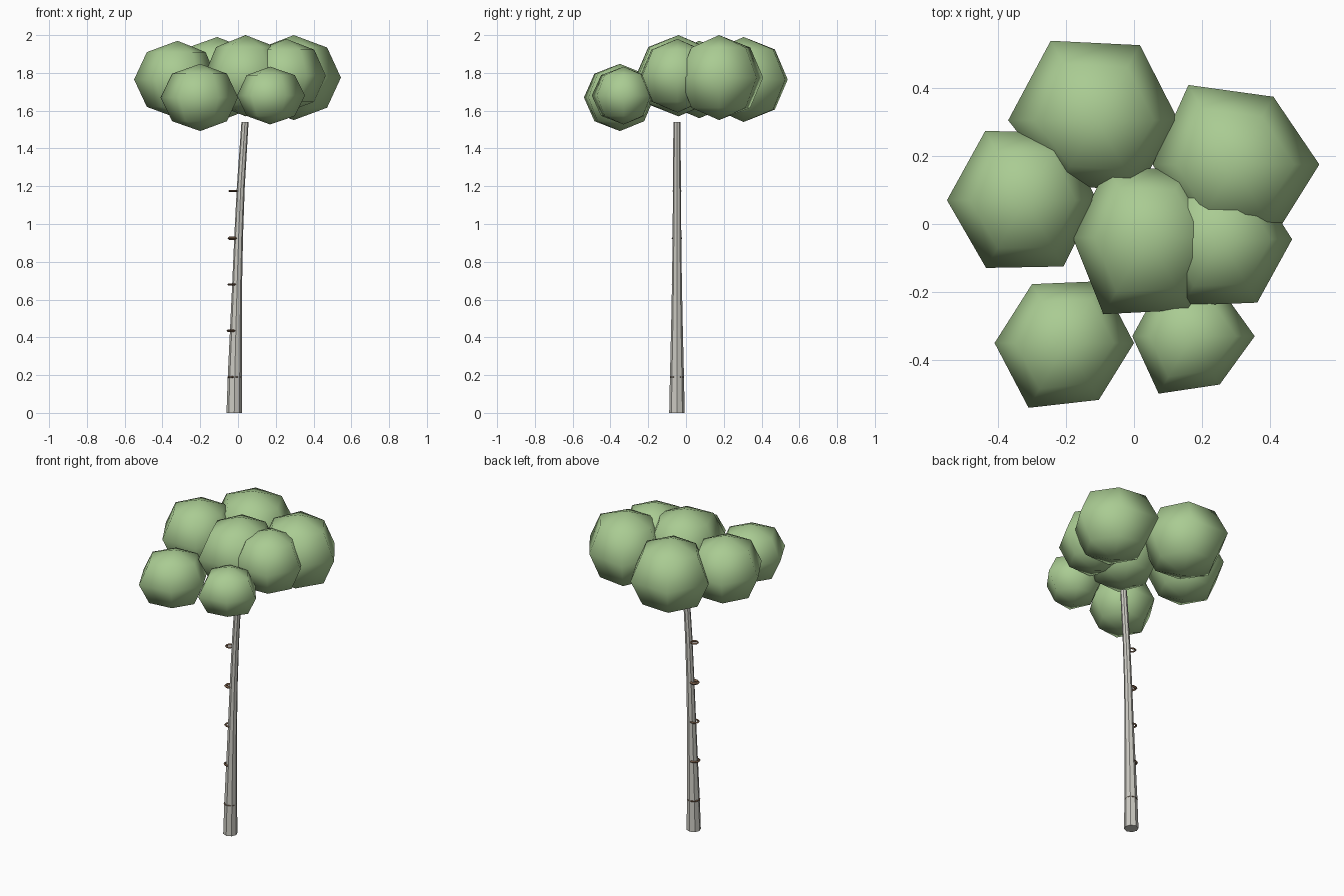
import bpy
import bmesh
from math import sin, cos, pi, radians

default = bpy.data.objects.get("Cube")
if default:
    bpy.data.objects.remove(default, do_unlink=True)


def material(name, rgb):
    m = bpy.data.materials.new(name)
    m.use_nodes = True
    m.diffuse_color = (*rgb, 1)
    bsdf = m.node_tree.nodes["Principled BSDF"]
    bsdf.inputs["Base Color"].default_value = (*rgb, 1)
    bsdf.inputs["Roughness"].default_value = 0.9
    return m


leaf_green = material("leaf green", (0.40, 0.60, 0.29))
bark_grey = material("pale bark grey", (0.60, 0.59, 0.54))
ring_brown = material("ring brown", (0.17, 0.10, 0.06))


def ring(center, radii, scale=1.0):
    """Horizontal loop of points, one for each radius."""
    x, y, z = center
    n = len(radii)
    return [(x + r * scale * cos(2 * pi * i / n),
             y + r * scale * sin(2 * pi * i / n), z)
            for i, r in enumerate(radii)]


def loft(name, loops, mat, tips=None, smooth=False):
    """Skin loops from bottom to top, closed by flat caps or by tip points."""
    bm = bmesh.new()
    rows = [[bm.verts.new(p) for p in loop] for loop in loops]
    n = len(rows[0])
    for a, b in zip(rows, rows[1:]):
        for i in range(n):
            j = (i + 1) % n
            bm.faces.new((a[i], a[j], b[j], b[i]))
    if tips:
        low, high = (bm.verts.new(p) for p in tips)
        for i in range(n):
            j = (i + 1) % n
            bm.faces.new((low, rows[0][j], rows[0][i]))
            bm.faces.new((high, rows[-1][i], rows[-1][j]))
    else:
        bm.faces.new(rows[0][::-1])
        bm.faces.new(rows[-1])
    for f in bm.faces:
        f.smooth = smooth
    mesh = bpy.data.meshes.new(name)
    bm.to_mesh(mesh)
    bm.free()
    mesh.materials.append(mat)
    obj = bpy.data.objects.new(name, mesh)
    bpy.context.collection.objects.link(obj)
    return obj


# Trunk: slender, tapering and bending towards +x; (x, z, radius)
AXIS_Y = -0.048
trunk_path = [(-0.02, 0, 0.041), (-0.017, 0.2, 0.037), (-0.011, 0.45, 0.031),
              (-0.004, 0.7, 0.026), (0.004, 0.95, 0.023),
              (0.015, 1.2, 0.021), (0.037, 1.54, 0.019)]
loft("trunk", [ring((x, AXIS_Y, z), [r] * 8) for x, z, r in trunk_path], bark_grey)

# Bark rings: (x, z, major radius, minor radius)
bark_rings = [(-0.019, 0.19, 0.032, 0.007), (-0.026, 0.435, 0.027, 0.007),
              (-0.026, 0.68, 0.024, 0.006), (-0.026, 0.925, 0.021, 0.009),
              (-0.025, 1.175, 0.020, 0.006)]
for k, (x, z, major, minor) in enumerate(bark_rings):
    bpy.ops.mesh.primitive_torus_add(
        location=(x, AXIS_Y, z), major_radius=major, minor_radius=minor,
        major_segments=10, minor_segments=4)
    obj = bpy.context.object
    obj.name = f"bark_ring_{k + 1}"
    obj.data.materials.append(ring_brown)

# Leaf clumps: centre, half height, and six corner radii starting at +x
clumps = {
    "right_clump": ((-0.32, 0.07, 1.765), 0.205, (0.21, 0.23, 0.235, 0.23, 0.23, 0.225)),
    "back_clump": ((-0.11, 0.305, 1.765), 0.225, (0.24, 0.255, 0.27, 0.26, 0.22, 0.24)),
    "left_clump": ((0.295, 0.175, 1.775), 0.225, (0.25, 0.23, 0.27, 0.24, 0.24, 0.24)),
    "middle_clump": ((0.04, -0.04, 1.785), 0.215, (0.23, 0.23, 0.24, 0.22, 0.26, 0.245)),
    "left_front_clump": ((0.255, -0.045, 1.785), 0.195, (0.21, 0.20, 0.21, 0.21, 0.225, 0.215)),
    "front_right_clump": ((-0.2, -0.35, 1.67), 0.178, (0.20, 0.21, 0.20, 0.21, 0.22, 0.193)),
    "front_left_clump": ((0.17, -0.33, 1.68), 0.153, (0.185, 0.165, 0.18, 0.175, 0.195, 0.164)),
}
for name, ((x, y, z), half, radii) in clumps.items():
    loops = [ring((x, y, z + half * sin(radians(a))), radii, cos(radians(a)))
             for a in (-45, 0, 45)]
    loft(name, loops, leaf_green, ((x, y, z - half), (x, y, z + half)), smooth=True)
